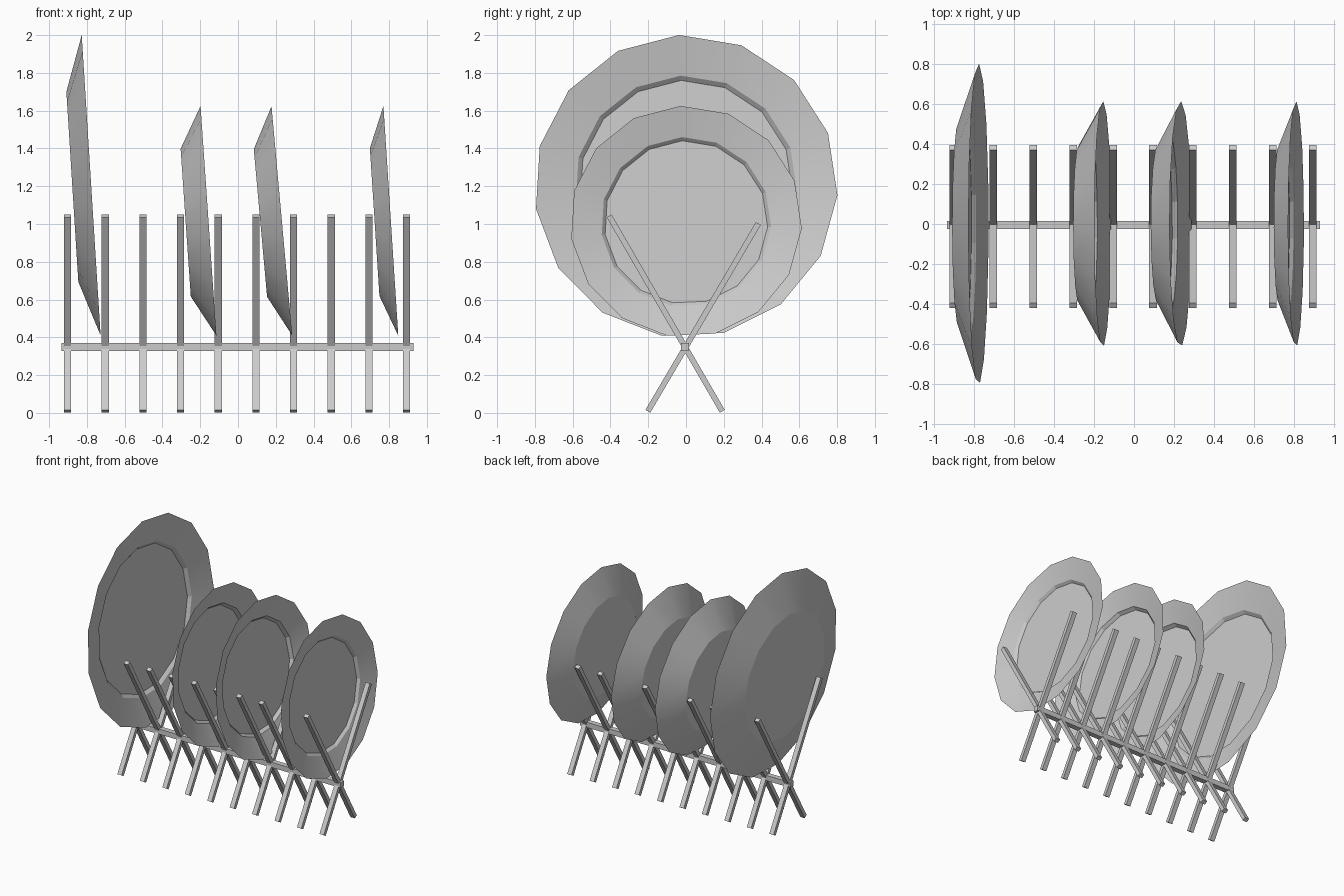
import bpy, bmesh
from math import sin, cos, radians, atan2, hypot

if "Cube" in bpy.data.objects:
    bpy.data.objects.remove(bpy.data.objects["Cube"])


def add_box(name, location, size, tilt=0.0):
    bpy.ops.mesh.primitive_cube_add(size=1, location=location, rotation=(tilt, 0, 0))
    ob = bpy.context.object
    ob.name = name
    ob.scale = size
    return ob


def add_rod(name, x, bottom, top):
    """Square rod between two (y, z) points."""
    dy, dz = top[0] - bottom[0], top[1] - bottom[1]
    centre = (x, (top[0] + bottom[0]) / 2, (top[1] + bottom[1]) / 2)
    return add_box(name, centre, (0.038, 0.03, hypot(dy, dz)), -atan2(dy, dz))


def add_plate(name, x, z, radius, base, depth, tilt, sides=15):
    # lathe profile (radius, x): outer base, rim, inner rim slope, well wall
    profile = [(base, -depth), (radius, 0),
               (radius * 0.735, -depth * 0.48), (radius * 0.705, -depth * 0.70)]
    bm = bmesh.new()
    rings = []
    for r, h in profile:
        ring = []
        for k in range(sides):
            a = radians(360 * k / sides - 2.6)
            ring.append(bm.verts.new((h, r * sin(a), r * cos(a))))
        rings.append(ring)
    for lo, hi in zip(rings, rings[1:]):
        for k in range(sides):
            n = (k + 1) % sides
            bm.faces.new((lo[k], lo[n], hi[n], hi[k]))
    bm.faces.new(rings[0])
    bm.faces.new(rings[-1])
    bmesh.ops.recalc_face_normals(bm, faces=bm.faces[:])
    mesh = bpy.data.meshes.new(name)
    bm.to_mesh(mesh)
    bm.free()
    ob = bpy.data.objects.new(name, mesh)
    bpy.context.collection.objects.link(ob)
    ob.location = (x, 0, z)
    ob.rotation_euler = (0, -radians(tilt), 0)
    bpy.ops.object.select_all(action='DESELECT')
    ob.select_set(True)
    bpy.context.view_layer.objects.active = ob
    bpy.ops.object.shade_smooth_by_angle(angle=radians(14))


# Rack: centre bar and ten pairs of crossed rods
add_box("centre_bar", (-0.003, -0.005, 0.349), (1.865, 0.042, 0.042))
for i in range(10):
    x = -0.902 + 0.1994 * i
    add_rod(f"front_leaning_rod_{i + 1}", x, (0.192, 0.0085), (-0.407, 1.043))
    add_rod(f"back_leaning_rod_{i + 1}", x, (-0.202, 0.0085), (0.383, 1.003))

# Plates: one dinner plate and three side plates leaning on the rods
add_plate("dinner_plate", -0.777, 1.2, 0.803, 0.508, 0.1, 3.6)
for i, (x, depth, tilt) in enumerate([(-0.156, 0.121, 3.95),
                                      (0.2325, 0.114, 5.15),
                                      (0.8095, 0.086, 3.7)]):
    add_plate(f"side_plate_{i + 1}", x, 1.013, 0.614, 0.395, depth, tilt)
